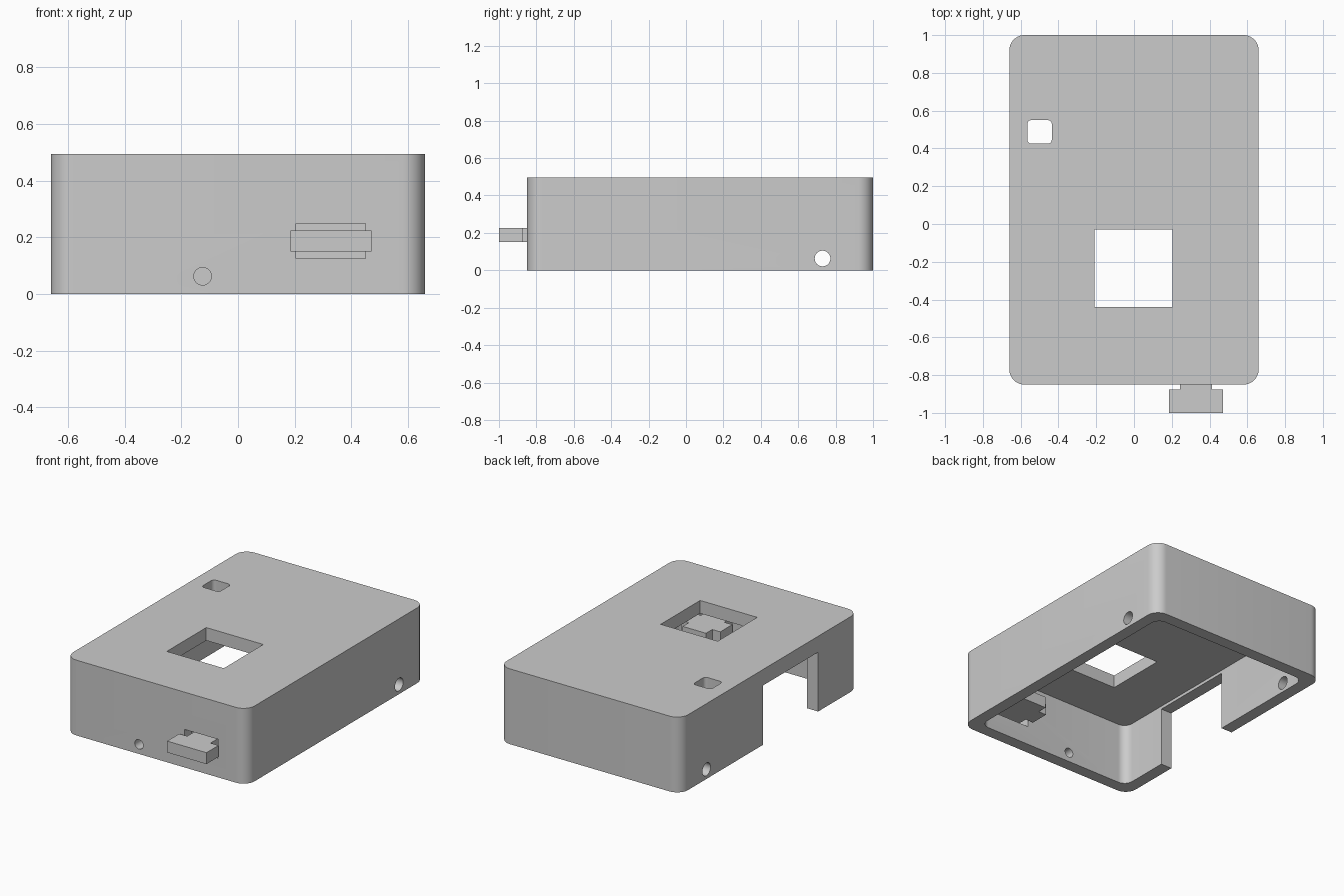
import bpy
import bmesh
from math import sin, cos, pi, radians
from mathutils import Matrix

if "Cube" in bpy.data.objects:
    bpy.data.objects.remove(bpy.data.objects["Cube"])

grey = bpy.data.materials.new("light grey plastic")
grey.use_nodes = True
colour = (0.6, 0.6, 0.6, 1)
grey.diffuse_color = colour
grey.node_tree.nodes["Principled BSDF"].inputs["Base Color"].default_value = colour


def add_object(name, bm):
    bmesh.ops.recalc_face_normals(bm, faces=bm.faces)
    mesh = bpy.data.meshes.new(name)
    bm.to_mesh(mesh)
    bm.free()
    mesh.materials.append(grey)
    obj = bpy.data.objects.new(name, mesh)
    bpy.context.collection.objects.link(obj)
    return obj


def extrude_outline(name, points, z0, z1):
    bm = bmesh.new()
    face = bm.faces.new([bm.verts.new((x, y, z0)) for x, y in points])
    top = bmesh.ops.extrude_face_region(bm, geom=[face])["geom"]
    moved = [v for v in top if isinstance(v, bmesh.types.BMVert)]
    bmesh.ops.translate(bm, vec=(0, 0, z1 - z0), verts=moved)
    return add_object(name, bm)


def rounded_block(name, xs, ys, zs, radius=0, steps=10):
    """Block with rounded vertical edges, or plain corners when radius is 0."""
    corners = [(xs[1], ys[1], -1, -1), (xs[0], ys[1], 1, -1),
               (xs[0], ys[0], 1, 1), (xs[1], ys[0], -1, 1)]
    points = []
    for quarter, (x, y, sx, sy) in enumerate(corners):
        if not radius:
            points.append((x, y))
            continue
        for i in range(steps + 1):
            a = (quarter + i / steps) * pi / 2
            points.append((x + sx * radius + radius * cos(a),
                           y + sy * radius + radius * sin(a)))
    return extrude_outline(name, points, *zs)


def rod(name, centre, radius, length, axis):
    bm = bmesh.new()
    turn = Matrix.Rotation(pi / 2, 4, "Y" if axis == "X" else "X")
    bmesh.ops.create_cone(bm, cap_ends=True, segments=32, radius1=radius,
                          radius2=radius, depth=length,
                          matrix=Matrix.Translation(centre) @ turn)
    return add_object(name, bm)


def cut(target, cutters):
    for cutter in cutters:
        mod = target.modifiers.new("cut", "BOOLEAN")
        mod.operation = "DIFFERENCE"
        mod.solver = "EXACT"
        mod.object = cutter
    bpy.context.view_layer.update()
    evaluated = target.evaluated_get(bpy.context.evaluated_depsgraph_get())
    mesh = bpy.data.meshes.new_from_object(evaluated)
    target.modifiers.clear()
    target.data = mesh
    for cutter in cutters:
        bpy.data.objects.remove(cutter)


# Case: rounded box, hollow and open underneath
WALL = 0.08
CEILING = 0.41
case = rounded_block("case_shell", (-0.66, 0.66), (-0.85, 1), (0, 0.495), 0.08)
cut(case, [
    rounded_block("cavity", (-0.66 + WALL, 0.66 - WALL), (-0.85 + WALL, 1 - WALL),
                  (-0.1, CEILING), 0.06),
    # Openings in the lid
    rounded_block("lid_window", (-0.21, 0.205), (-0.44, -0.03), (0.3, 0.6)),
    rounded_block("button_opening", (-0.565, -0.435), (0.425, 0.55), (0.3, 0.6), 0.022, 6),
    # Tall opening in the side wall
    rounded_block("side_opening", (-0.8, -0.5), (-0.43, 0.145), (-0.2, 0.39)),
    # Slot and round holes
    rounded_block("switch_slot", (0.205, 0.45), (-0.9, -0.7), (0.125, 0.25)),
    rod("front_hole", (-0.125, -0.81, 0.063), 0.031, 0.2, "Y"),
    rod("cross_hole", (0, 0.73, 0.063), 0.042, 1.6, "X"),
])

# Sliding switch: one outline with a neck through the wall and an inner tab
half = [(0.143, -1), (0.143, -0.875), (0.085, -0.875), (0.085, -0.745),
        (0.143, -0.745), (0.143, -0.62), (0.085, -0.62), (0.085, -0.555)]
middle = 0.328
outline = [(middle + x, y) for x, y in half] + [(middle - x, y) for x, y in reversed(half)]
extrude_outline("switch_slider", outline, 0.15, 0.225)

# Smooth the rounded walls, keep the edges crisp
bpy.ops.object.select_all(action="DESELECT")
case.select_set(True)
bpy.context.view_layer.objects.active = case
bpy.ops.object.shade_smooth_by_angle(angle=radians(30))
